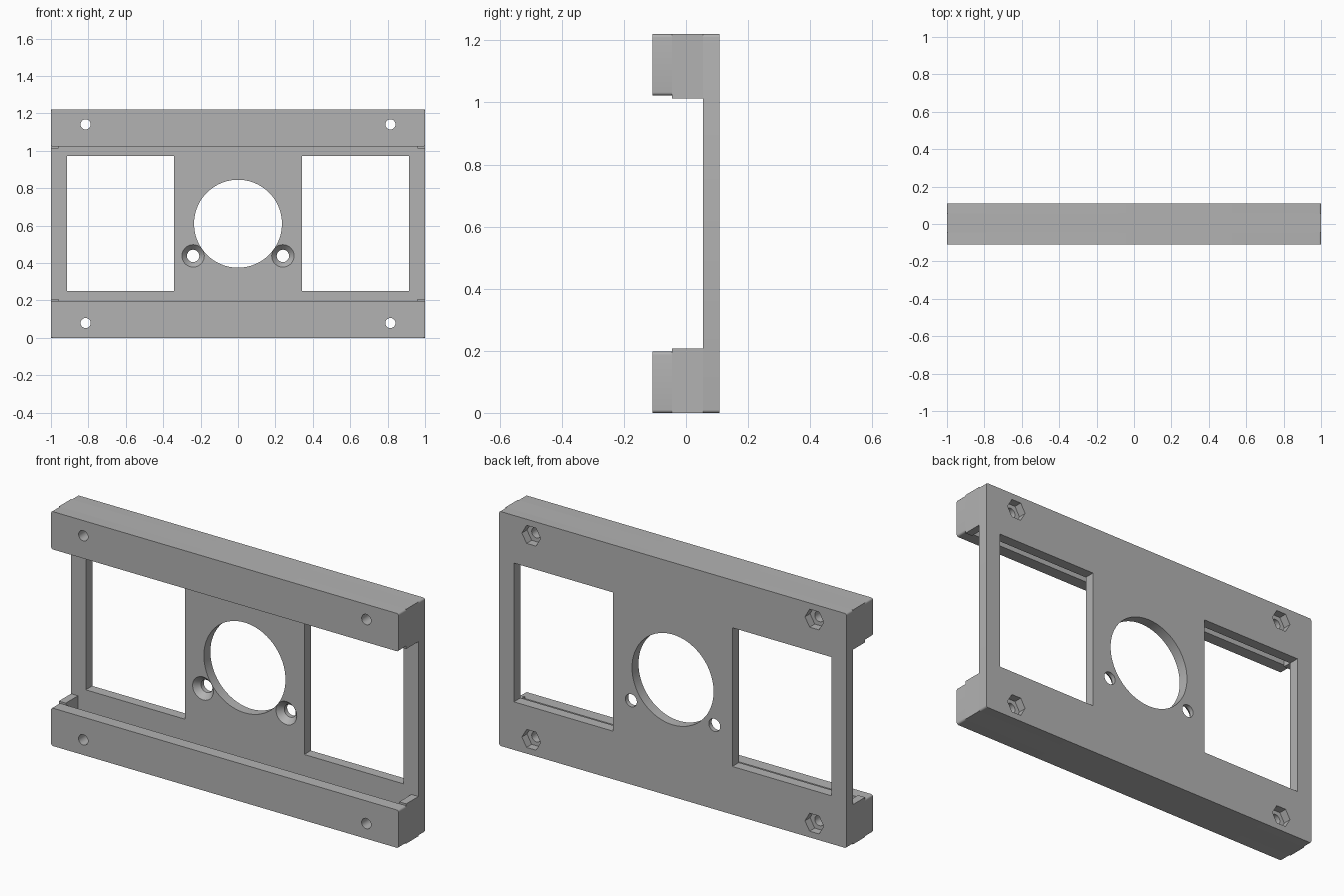
import bpy, bmesh
from math import sin, cos, pi, radians

cube = bpy.data.objects.get("Cube")
if cube:
    bpy.data.objects.remove(cube, do_unlink=True)

grey = bpy.data.materials.new("plain grey")
grey.use_nodes = True
grey.diffuse_color = (0.45, 0.45, 0.45, 1)
grey.node_tree.nodes["Principled BSDF"].inputs["Base Color"].default_value = (0.45, 0.45, 0.45, 1)

# Main sizes: height, rail height, and the depth of each layer
H, RAIL = 1.22, 0.197
FRONT, MID, PANEL, BACK = -0.1085, -0.045, 0.055, 0.1085


def polygon(x, z, r, n=48):
    return [(x + r * cos(2 * pi * i / n), z + r * sin(2 * pi * i / n)) for i in range(n)]


def rect(x0, x1, z0, z1):
    return [(x0, z0), (x1, z0), (x1, z1), (x0, z1)]


def rounded(x0, x1, z0, z1, r=0.01, steps=5):
    centres = [(x1 - r, z1 - r), (x0 + r, z1 - r), (x0 + r, z0 + r), (x1 - r, z0 + r)]
    return [(cx + r * cos((q + i / steps) * pi / 2), cz + r * sin((q + i / steps) * pi / 2))
            for q, (cx, cz) in enumerate(centres) for i in range(steps + 1)]


def loft(name, ring, y0, y1, end_ring=None):
    """Solid between an outline at y0 and a matching outline at y1."""
    bm = bmesh.new()
    a = [bm.verts.new((x, y0, z)) for x, z in ring]
    b = [bm.verts.new((x, y1, z)) for x, z in (end_ring or ring)]
    bm.faces.new(a)
    bm.faces.new(b[::-1])
    for i in range(len(a)):
        j = (i + 1) % len(a)
        bm.faces.new((a[i], b[i], b[j], a[j]))
    bmesh.ops.recalc_face_normals(bm, faces=bm.faces)
    mesh = bpy.data.meshes.new(name)
    bm.to_mesh(mesh)
    bm.free()
    mesh.materials.append(grey)
    obj = bpy.data.objects.new(name, mesh)
    bpy.context.collection.objects.link(obj)
    return obj


def activate(obj):
    bpy.ops.object.select_all(action='DESELECT')
    obj.select_set(True)
    bpy.context.view_layer.objects.active = obj


def cut(obj, *shape):
    cutter = loft("cutter", *shape)
    cutter.hide_render = True
    mod = obj.modifiers.new("cut", 'BOOLEAN')
    mod.operation, mod.solver, mod.object = 'DIFFERENCE', 'EXACT', cutter
    activate(obj)
    bpy.ops.object.modifier_apply(modifier=mod.name)
    bpy.data.objects.remove(cutter, do_unlink=True)


def flip(ring):
    return [(x, H - z) for x, z in ring]


# Back panel with its round opening and side windows
panel = loft("back_panel", rounded(-1, 1, 0, H), PANEL, BACK)
cut(panel, polygon(0, H / 2, 0.235, 96), 0, 0.2)
for s in (-1, 1):
    cut(panel, rect(s * 0.343, s * 0.915, 0.25, 0.972), 0, 0.2)
    # Countersunk screw holes
    cut(panel, polygon(s * 0.24, 0.438, 0.033), 0, 0.2)
    cut(panel, polygon(s * 0.24, 0.438, 0.067), PANEL - 0.008, PANEL + 0.03,
        polygon(s * 0.24, 0.438, 0.033))

# Rails and channel spacers, the upper pair mirrored from the lower
rail_ring = rounded(-1, 1, 0, RAIL)
spacer_ring = [(-1, 0), (1, 0), (1, 0.207), (0.96, 0.207),
               (0.96, 0.125), (-0.96, 0.125), (-0.96, 0.207), (-1, 0.207)]
parts = [panel]
for side, place in (("lower", list), ("upper", flip)):
    rail = loft(side + "_front_rail", place(rail_ring), FRONT, MID)
    spacer = loft(side + "_channel_spacer", place(spacer_ring), MID, PANEL)
    parts += [rail, spacer]
    # Bolt holes through all layers, with hexagonal nut pockets at the back
    for x in (-0.815, 0.815):
        for obj in (rail, spacer, panel):
            cut(obj, place(polygon(x, 0.079, 0.027, 32)), -0.2, 0.2)
        cut(panel, place(polygon(x, 0.079, 0.054, 6)), BACK - 0.042, 0.2)

for obj in parts:
    activate(obj)
    bpy.ops.object.shade_smooth_by_angle(angle=radians(30))
